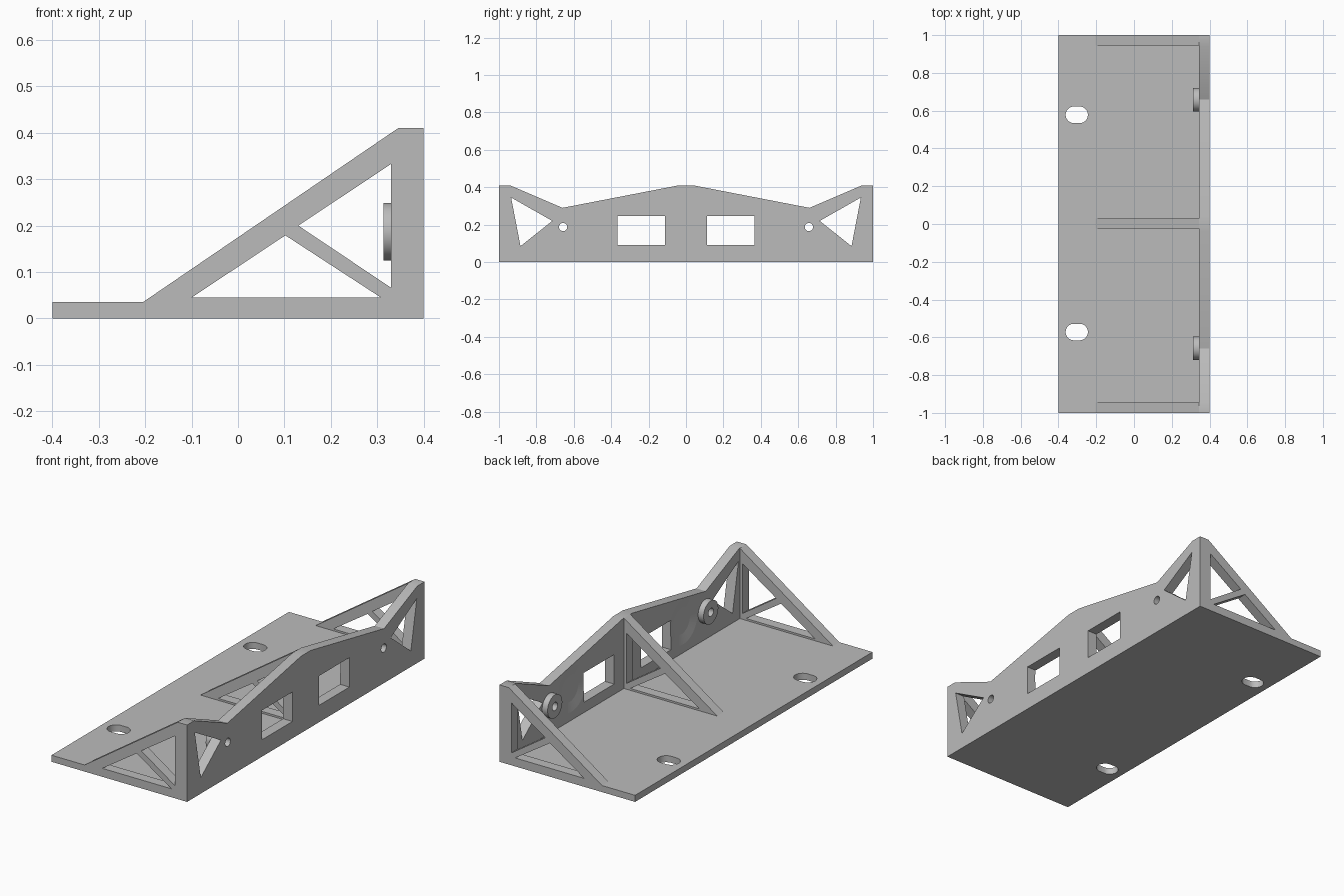
import bpy, bmesh
from math import cos, sin, pi, radians
from mathutils import Matrix

cube = bpy.data.objects.get("Cube")
if cube:
    bpy.data.objects.remove(cube, do_unlink=True)

grey = bpy.data.materials.new("plain grey")
grey.use_nodes = True
colour = (0.5, 0.5, 0.5, 1)
grey.diffuse_color = colour
grey.node_tree.nodes["Principled BSDF"].inputs["Base Color"].default_value = colour

# Sheet axes: local x, y and thickness direction mapped to the world
FLAT = Matrix.Identity(4)
ALONG_X = Matrix(((0, 0, 1, 0), (1, 0, 0, 0), (0, 1, 0, 0), (0, 0, 0, 1)))
ALONG_Y = Matrix(((1, 0, 0, 0), (0, 0, -1, 0), (0, 1, 0, 0), (0, 0, 0, 1)))


def sheet(name, loops, thickness, matrix):
    """Extrude an outline (first loop) with holes (other loops)."""
    curve = bpy.data.curves.new(name, 'CURVE')
    curve.dimensions = '2D'
    curve.fill_mode = 'BOTH'
    curve.extrude = thickness / 2
    for loop in loops:
        spline = curve.splines.new('POLY')
        spline.points.add(len(loop) - 1)
        for point, (u, v) in zip(spline.points, loop):
            point.co = (u, v, 0, 1)
        spline.use_cyclic_u = True
    temp = bpy.data.objects.new(name + "_outline", curve)
    bpy.context.collection.objects.link(temp)
    mesh = bpy.data.meshes.new_from_object(temp.evaluated_get(bpy.context.evaluated_depsgraph_get()))
    bpy.data.objects.remove(temp, do_unlink=True)
    mesh.transform(matrix)
    bm = bmesh.new()
    bm.from_mesh(mesh)
    bmesh.ops.remove_doubles(bm, verts=bm.verts, dist=1e-5)
    bmesh.ops.recalc_face_normals(bm, faces=bm.faces)
    bm.to_mesh(mesh)
    bm.free()
    mesh.name = name
    mesh.materials.clear()
    mesh.materials.append(grey)
    obj = bpy.data.objects.new(name, mesh)
    bpy.context.collection.objects.link(obj)
    bpy.ops.object.select_all(action='DESELECT')
    obj.select_set(True)
    bpy.context.view_layer.objects.active = obj
    bpy.ops.object.shade_smooth_by_angle(angle=radians(30))
    return obj


def oval(u, v, r, stretch=0, n=32):
    """Circle, or a slot when stretched along u."""
    points = []
    for i in range(n):
        a = 2 * pi * (i + 0.5) / n
        points.append((u + r * cos(a) + (stretch if cos(a) > 0 else -stretch), v + r * sin(a)))
    return points


def flip(loop):
    return [(-u, v) for u, v in reversed(loop)]


INNER, OUTER, PLATE = 0.345, 0.4, 0.035
BOLT_Y, BOLT_Z = 0.657, 0.187

# Base plate with two mounting slots
plate_outline = [(-OUTER, -1), (INNER, -1), (INNER, 1), (-OUTER, 1)]
slots = [oval(-0.303, y, 0.044, 0.015) for y in (-0.572, 0.578)]
sheet("base_plate", [plate_outline] + slots, PLATE, Matrix.Translation((0, 0, PLATE / 2)) @ FLAT)

# Tall wall with windows, triangular cut-outs and bolt holes
half = [(1, 0), (1, 0.41), (0.94, 0.41), (0.66, 0.29), (0.04, 0.41)]
holes = [
    [(0.113, 0.09), (0.367, 0.09), (0.367, 0.247), (0.113, 0.247)],
    [(0.935, 0.345), (0.715, 0.22), (0.885, 0.085)],
    oval(BOLT_Y, BOLT_Z, 0.022),
]
wall = sheet("wall", [half + flip(half)] + holes + [flip(h) for h in holes], OUTER - INNER,
             Matrix.Translation(((INNER + OUTER) / 2, 0, 0)) @ ALONG_X)

# Shallow dished reliefs on the inner side of the wall
for side in (-1, 1):
    mesh = bpy.data.meshes.new("relief_cutter")
    bm = bmesh.new()
    bmesh.ops.create_cone(bm, cap_ends=True, segments=48, radius1=0.15, radius2=0.07, depth=0.016)
    bm.to_mesh(mesh)
    bm.free()
    mesh.transform(Matrix.Translation((INNER + 0.002, side * 0.47, 0.2)) @ ALONG_X)
    cutter = bpy.data.objects.new("relief_cutter", mesh)
    bpy.context.collection.objects.link(cutter)
    cutter.hide_render = True
    cutter.hide_set(True)
    cut = wall.modifiers.new("relief", 'BOOLEAN')
    cut.operation = 'DIFFERENCE'
    cut.solver = 'EXACT'
    cut.object = cutter

# Raised bolt bosses
for name, side in (("rear_boss", 1), ("front_boss", -1)):
    y = side * BOLT_Y
    sheet(name, [oval(y, BOLT_Z, 0.062, 0, 48), oval(y, BOLT_Z, 0.022)], 0.046,
          Matrix.Translation((0.336, 0, 0)) @ ALONG_X)

# Three triangular truss ribs
rib_loops = [
    [(-0.205, PLATE), (INNER, PLATE), (INNER, 0.41)],
    [(0.33, 0.333), (0.13, 0.2), (0.33, 0.066)],
    [(-0.1, 0.045), (0.308, 0.045), (0.102, 0.179)],
]
for name, y in (("front_rib", -0.973), ("middle_rib", 0.003), ("rear_rib", 0.973)):
    sheet(name, rib_loops, 0.054, Matrix.Translation((0, y, 0)) @ ALONG_Y)
